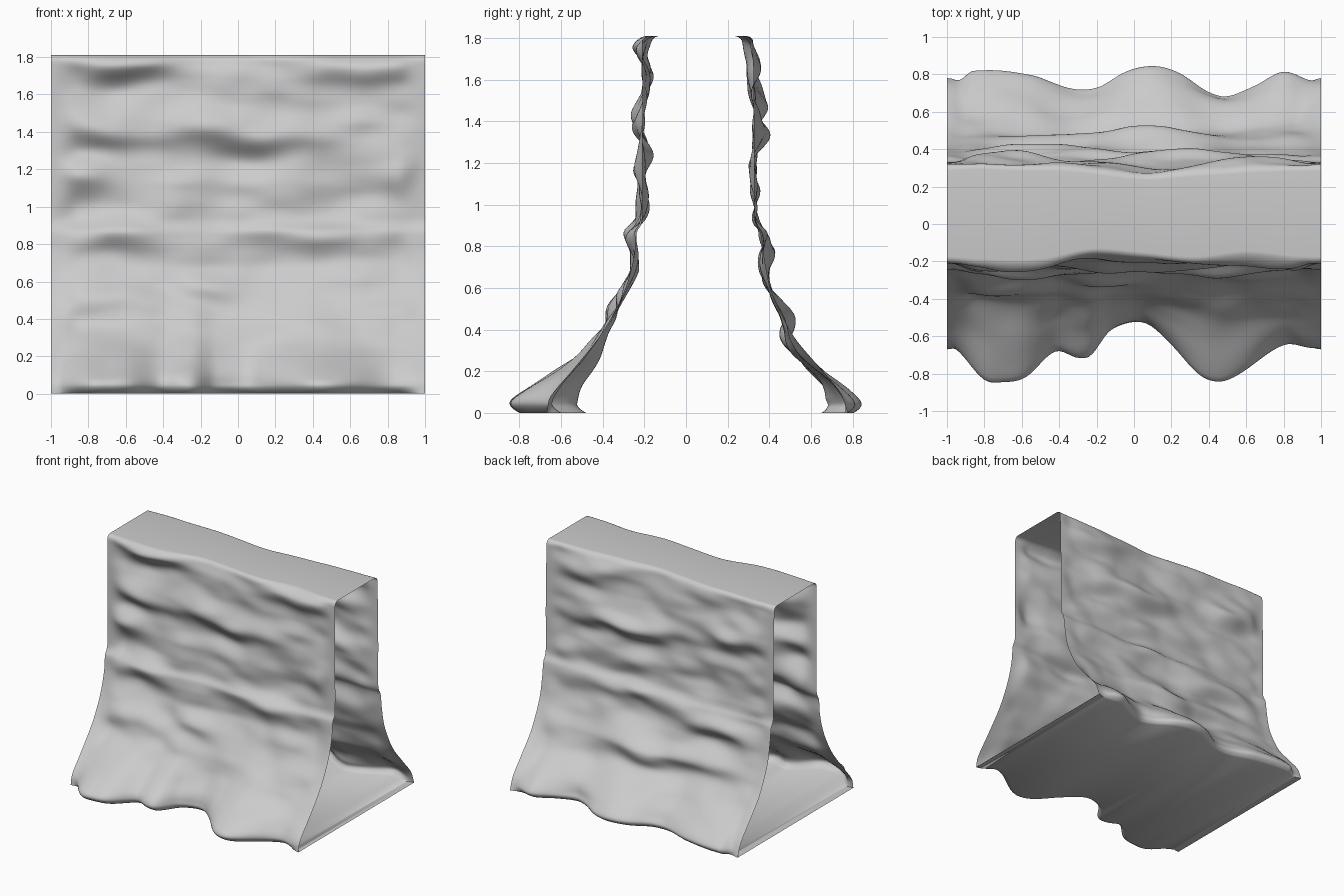
import bpy, bmesh, math
from mathutils import Vector, noise

if "Cube" in bpy.data.objects:
    bpy.data.objects.remove(bpy.data.objects["Cube"])

TOP, NX, NZ = 1.81, 90, 110


def curve(pts, t):
    """Smooth interpolation through (t, value) points."""
    if t <= pts[0][0]:
        return pts[0][1]
    for i in range(len(pts) - 1):
        (a, va), (b, vb) = pts[i], pts[i + 1]
        if t <= b:
            slope = lambda k: ((pts[min(k + 1, len(pts) - 1)][1] - pts[max(k - 1, 0)][1])
                               / (pts[min(k + 1, len(pts) - 1)][0] - pts[max(k - 1, 0)][0]))
            u, h = (t - a) / (b - a), b - a
            return ((2*u**3 - 3*u*u + 1) * va + (u**3 - 2*u*u + u) * h * slope(i)
                    + (3*u*u - 2*u**3) * vb + (u**3 - u*u) * h * slope(i + 1))
    return pts[-1][1]


# Side profiles (z, distance from y=0): flared foot, small step, upright wall
FRONT = [(0, .66), (.08, .64), (.2, .545), (.35, .425), (.45, .36), (.6, .29), (.75, .25),
         (.87, .238), (.90, .22), (.94, .21), (1.3, .21), (1.81, .21)]
BACK = [(0, .78), (.1, .74), (.22, .64), (.35, .53), (.45, .47), (.6, .405), (.75, .375),
        (.87, .358), (.90, .34), (.94, .33), (1.3, .33), (1.81, .32)]
# Foot outlines (x, distance)
FOOT_F = [(-1, .67), (-.95, .68), (-.8, .84), (-.7, .85), (-.58, .82), (-.42, .69), (-.3, .73),
          (-.23, .72), (-.12, .58), (.05, .54), (.2, .65), (.35, .81), (.45, .85), (.55, .82),
          (.8, .66), (.95, .67), (1, .67)]
FOOT_B = [(-1, .78), (-.93, .79), (-.86, .85), (-.55, .81), (-.35, .75), (-.2, .76), (-.05, .83),
          (.12, .86), (.25, .83), (.4, .74), (.5, .71), (.65, .76), (.8, .83), (.95, .78), (1, .78)]
# Top edge waviness (x, offset)
TOP_F = [(-1, 0), (-.5, 0), (-.2, -.04), (.3, .0), (.6, -.04), (.95, 0), (1, 0)]
TOP_B = [(-1, 0), (-.8, .01), (-.3, -.01), (.1, -.05), (.5, -.02), (.95, 0), (1, 0)]
# Rock ledges (x, z, half length, strength): bulge above, hollow below
LEDGE_F = [(-.6, 1.70, .27, .045), (.72, 1.69, .23, .035), (-.75, 1.34, .2, .055),
           (0, 1.32, .32, .05), (-.65, .78, .27, .06), (.5, .78, .38, .035),
           (-.75, .45, .2, .04), (.85, 1.11, .12, .03), (-.2, .54, .2, .03), (-.8, 1.07, .2, .03)]
LEDGE_B = [(.62, 1.62, .3, .04), (.25, 1.28, .45, .06), (-.67, 1.43, .25, .05),
           (.4, .99, .35, .02), (.1, .78, .3, .05), (-.55, .69, .3, .045), (0, .40, .6, .06)]


def depth(x, z, profile, foot, top, ledges, sag, seed):
    d = curve(profile, z)
    edge = min(1, (1 - abs(x)) / .15)
    edge = edge * edge * (3 - 2 * edge)
    fade = edge * min(1, z / .1 + .2) * min(1, (TOP - z) / .08 + .3)
    # wavy foot and top edge, both dying out along the height
    d += (curve(foot, x) - profile[0][1]) * (1 if z < .06 else math.exp(-(z - .06) / .2))
    d += curve(top, x) * max(0, (z - 1.45) / (TOP - 1.45))
    d -= sag * edge * math.exp(-((z - .25) / .14) ** 2)
    bump = 0
    for lx, lz, w, s in ledges:
        dz = z - lz + .05 * (x - lx) + .015 * math.sin(9 * x + 5 * lz)
        bump += s * math.exp(-((x - lx) / w) ** 2) * (
            math.exp(-((dz - .07) / .075) ** 2) - .6 * math.exp(-((dz + .07) / .08) ** 2))
    bump += .035 * noise.noise(Vector((x * 2.4, seed, z * 4.5)))
    bump += .018 * noise.noise(Vector((x * 4.5, seed + 7, z * 9)))
    d += bump * fade
    # tucked underside and rounded top edge
    if z < .05:
        d -= .055 * edge * (1 - z / .05) ** 2
    r = .035
    if z > TOP - r:
        d -= r - math.sqrt(max(0, r * r - (z - TOP + r) ** 2))
    return d


# Height rows, denser near the top and bottom edges
rows = sorted(set([0, .008, .018, .03, .04, .05] + [TOP - v for v in (0, .001, .005, .012, .022, .035)]
                  + [.05 + (TOP - .085) * i / NZ for i in range(1, NZ)]))

bm = bmesh.new()
rings = []
for i in range(NX + 1):
    x = -1 + 2 * i / NX
    ring = [bm.verts.new((x, -depth(x, z, FRONT, FOOT_F, TOP_F, LEDGE_F, .02, 3.3), z))
            for z in reversed(rows)]
    ring += [bm.verts.new((x, depth(x, z, BACK, FOOT_B, TOP_B, LEDGE_B, .045, 21.7), z))
             for z in rows]
    rings.append(ring)
# Closed ring swept along x, leaving both ends open
for a, b in zip(rings, rings[1:]):
    for j in range(len(a)):
        k = (j + 1) % len(a)
        bm.faces.new((a[j], a[k], b[k], b[j]))
bm.normal_update()
cap = max(bm.faces, key=lambda f: f.calc_center_median().z)
if cap.normal.z < 0:
    bmesh.ops.reverse_faces(bm, faces=bm.faces[:])

mesh = bpy.data.meshes.new("rock_wall")
bm.to_mesh(mesh)
bm.free()
wall = bpy.data.objects.new("rock_wall", mesh)
bpy.context.collection.objects.link(wall)
bpy.context.view_layer.objects.active = wall
wall.select_set(True)
bpy.ops.object.shade_smooth_by_angle(angle=math.radians(70))
